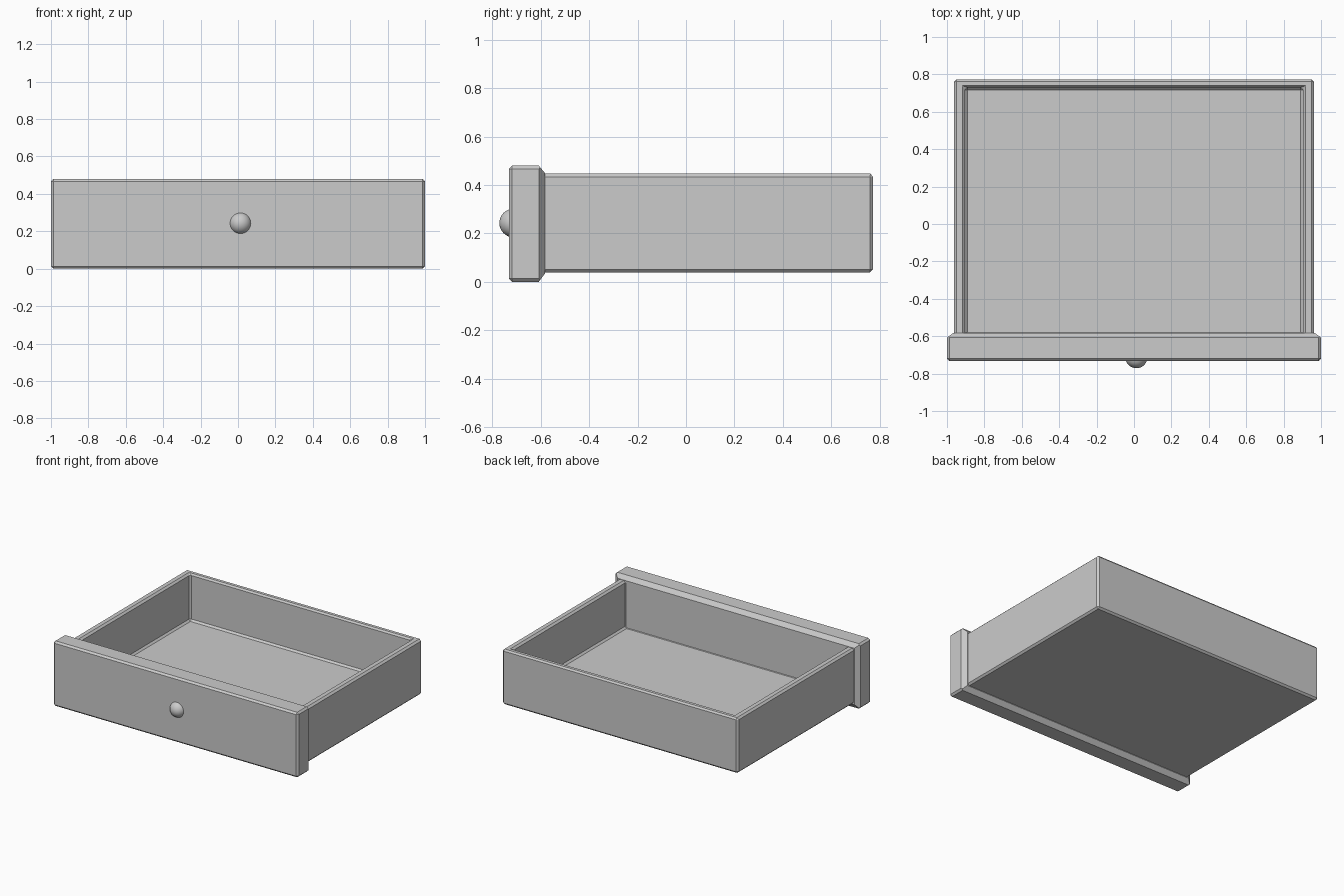
import bpy
import bmesh
from mathutils import Vector

if "Cube" in bpy.data.objects:
    bpy.data.objects.remove(bpy.data.objects["Cube"])


def box_bm(lo, hi):
    """Axis-aligned box between two corners."""
    bm = bmesh.new()
    bmesh.ops.create_cube(bm, size=1)
    lo, hi = Vector(lo), Vector(hi)
    for v in bm.verts:
        v.co = (lo + hi) / 2 + v.co * (hi - lo)
    return bm


def extrude_to(bm, face, lo, hi, drop=False):
    """Fit a face copy to the rectangle lo..hi, optionally sliding it flat first (rim)."""
    mid = face.calc_center_median()
    new = bmesh.ops.extrude_discrete_faces(bm, faces=[face])["faces"][0]
    for v in new.verts:
        for i in range(3):
            if lo[i] is not None:
                v.co[i] = hi[i] if v.co[i] > mid[i] else lo[i]
    return new


def finish(name, bm, bevel, angle):
    bmesh.ops.recalc_face_normals(bm, faces=bm.faces)
    mesh = bpy.data.meshes.new(name)
    bm.to_mesh(mesh)
    bm.free()
    ob = bpy.data.objects.new(name, mesh)
    bpy.context.collection.objects.link(ob)
    mod = ob.modifiers.new("chamfer", "BEVEL")
    mod.width, mod.segments = bevel, 1
    mod.limit_method, mod.angle_limit = "ANGLE", angle
    return ob


# Tray: box with a rim and a sunken floor; its front wall sits inside the panel
bm = box_bm((-0.963, -0.65, 0.038), (0.963, 0.772, 0.447))
top = max(bm.faces, key=lambda f: f.calc_center_median().z)
lo, hi = (-0.904, -0.592, None), (0.904, 0.73, None)
rim = extrude_to(bm, top, (lo[0], lo[1], None), (hi[0], hi[1], None))
for v in rim.verts:
    v.co.y = 0.73 if v.co.y > 0 else -0.592
floor = bmesh.ops.extrude_discrete_faces(bm, faces=[rim])["faces"][0]
for v in floor.verts:
    v.co.z = 0.1
finish("drawer_tray", bm, 0.013, 0.5)

# Front panel with a wide chamfer stepping down to the tray at its back
bm = box_bm((-1, -0.732, 0), (1, -0.608, 0.48))
back = max(bm.faces, key=lambda f: f.calc_center_median().y)
back = bmesh.ops.extrude_discrete_faces(bm, faces=[back])["faces"][0]
for v in back.verts:
    v.co = (0.967 if v.co.x > 0 else -0.967, -0.583, 0.45 if v.co.z > 0.24 else 0.034)
finish("front_panel", bm, 0.013, 1.3)

# Round pull knob, half sunk into the panel
bpy.ops.mesh.primitive_uv_sphere_add(segments=32, ring_count=16, radius=0.059,
                                     location=(0.013, -0.712, 0.243))
knob = bpy.context.object
knob.name = "knob"
bpy.ops.object.shade_smooth_by_angle()
